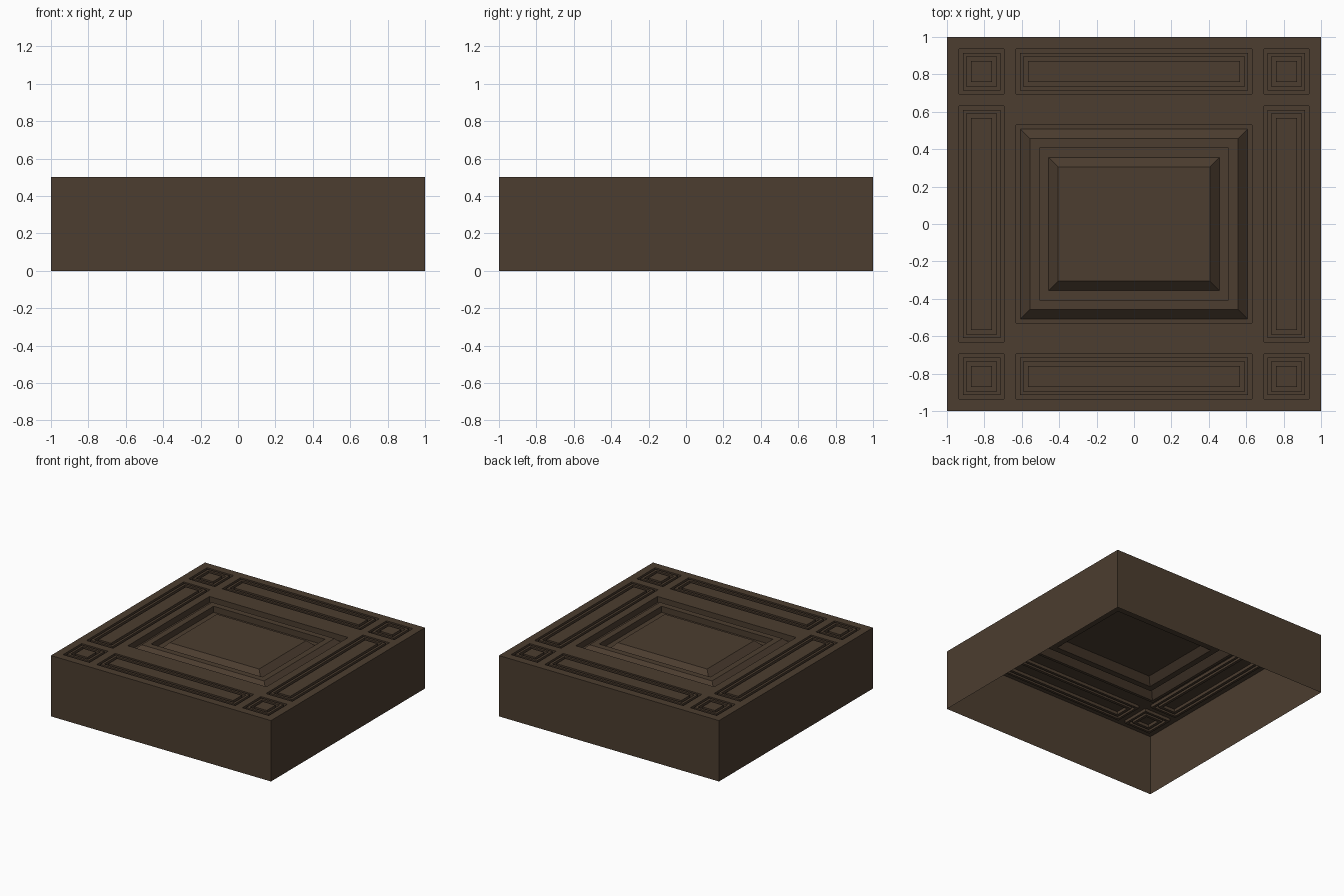
import bpy

if "Cube" in bpy.data.objects:
    bpy.data.objects.remove(bpy.data.objects["Cube"])

TOP = 0.5
wood = bpy.data.materials.new("dark_brown_wood")
wood.diffuse_color = (0.072, 0.047, 0.029, 1)
wood.use_nodes = True
wood.node_tree.nodes["Principled BSDF"].inputs["Base Color"].default_value = wood.diffuse_color


def make(name, verts, faces):
    mesh = bpy.data.meshes.new(name)
    mesh.from_pydata(verts, [], faces)
    mesh.materials.append(wood)
    obj = bpy.data.objects.new(name, mesh)
    bpy.context.collection.objects.link(obj)
    return obj


def rect(cx, cy, hx, hy, z):
    return [(cx + sx * hx, cy + sy * hy, z)
            for sx, sy in ((-1, -1), (1, -1), (1, 1), (-1, 1))]


def panel(name, cx, cy, hx, hy, profile):
    """Nested rectangles following (inset, depth) pairs, closed by a flat face."""
    verts, faces = [], []
    for inset, depth in profile:
        verts += rect(cx, cy, hx - inset, hy - inset, TOP - depth)
    for k in range(len(profile) - 1):
        a, b = 4 * k, 4 * k + 4
        for i in range(4):
            j = (i + 1) % 4
            faces.append((a + i, a + j, b + j, b + i))
    n = len(verts)
    faces.append((n - 4, n - 3, n - 2, n - 1))
    make(name, verts, faces)


# Side walls, open underneath
walls = rect(0, 0, 1, 1, 0) + rect(0, 0, 1, 1, TOP)
make("side_walls", walls,
     [(i, (i + 1) % 4, (i + 1) % 4 + 4, i + 4) for i in range(4)])

# Panel layout: name, centre and half sizes
C, W, L = 0.815, 0.12, 0.63
small = []
for s, side in ((-1, "low"), (1, "high")):
    small.append(("long_panel_x_" + side, 0, s * C, L, W))
    small.append(("long_panel_y_" + side, s * C, 0, W, L))
    for t in (-1, 1):
        small.append(("corner_panel", s * C, t * C, W, W))
centre = ("centre_panel", 0, 0, 0.63, 0.53)

# Flat top frame: grid cells that are not covered by a panel
xs = sorted(s * v for v in (1, 0.935, 0.695, 0.63) for s in (-1, 1))
ys = sorted(s * v for v in (1, 0.935, 0.695, 0.63, 0.53) for s in (-1, 1))
verts = [(x, y, TOP) for y in ys for x in xs]
faces, nx = [], len(xs)
for j in range(len(ys) - 1):
    for i in range(nx - 1):
        mx, my = (xs[i] + xs[i + 1]) / 2, (ys[j] + ys[j + 1]) / 2
        if not any(abs(mx - p[1]) < p[3] and abs(my - p[2]) < p[4]
                   for p in small + [centre]):
            a = j * nx + i
            faces.append((a, a + 1, a + nx + 1, a + nx))
make("top_frame", verts, faces)

# Border panels: two square grooves around a flat field
D = 0.025
groove = [(0, 0), (0, D), (0.02, D), (0.02, 0),
          (0.04, 0), (0.04, D), (0.063, D), (0.063, 0)]
for p in small:
    panel(*p, groove)

# Centre panel: two recesses, each rising inward along a bevel
E = 0.05
panel(*centre, [(0, 0), (0, E), (0.023, E), (0.073, 0),
                (0.124, 0), (0.124, E), (0.174, E), (0.224, 0)])
